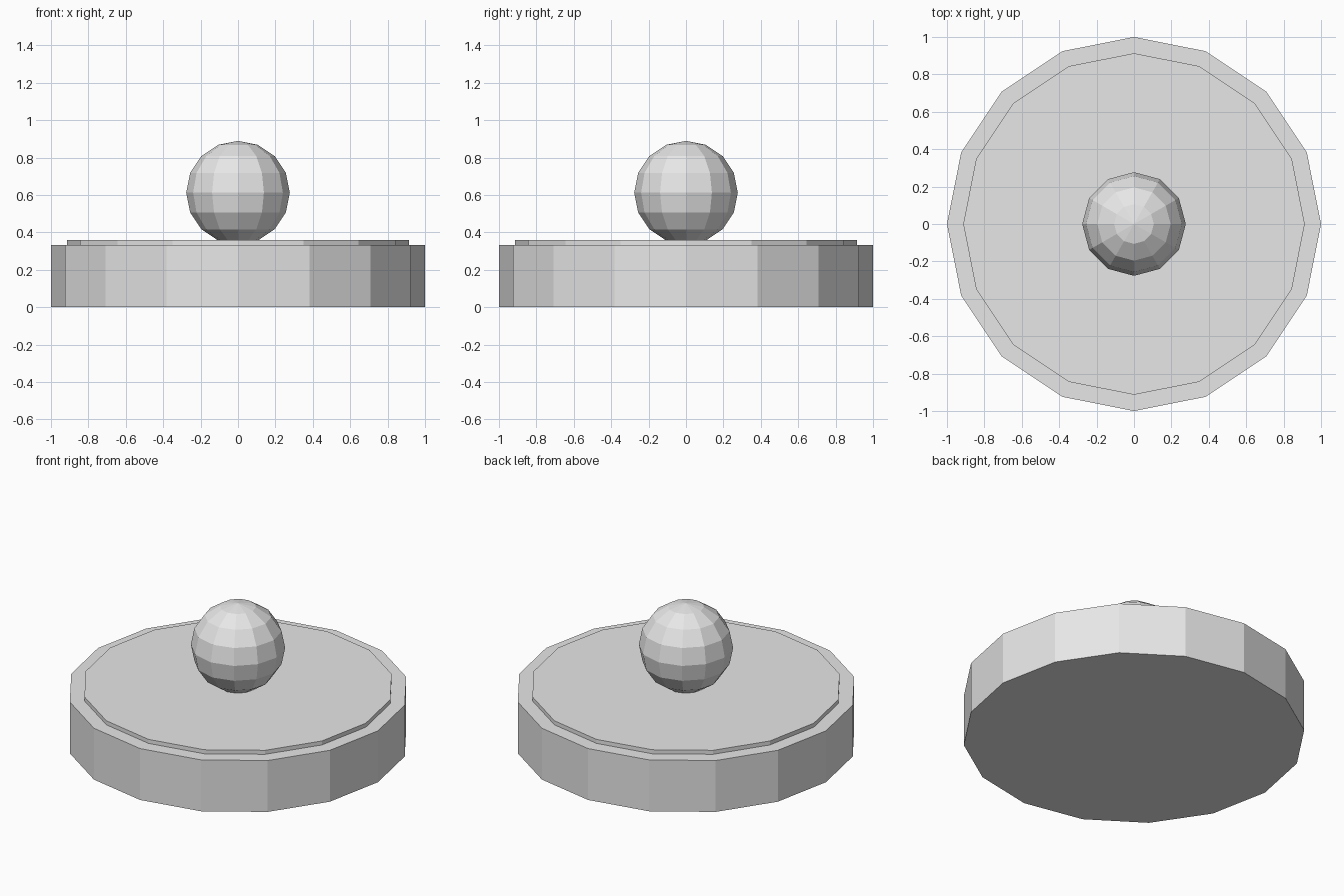
import bpy

if "Cube" in bpy.data.objects:
    bpy.data.objects.remove(bpy.data.objects["Cube"])

# Single light grey for every part
grey = bpy.data.materials.new("light_grey")
grey.diffuse_color = (0.8, 0.8, 0.8, 1.0)
grey.use_nodes = True
grey.node_tree.nodes["Principled BSDF"].inputs["Base Color"].default_value = grey.diffuse_color


def finish(name):
    obj = bpy.context.object
    obj.name = name
    obj.data.materials.append(grey)
    bpy.ops.object.shade_flat()
    return obj


def disc(name, radius, z0, z1):
    bpy.ops.mesh.primitive_cylinder_add(
        vertices=16, radius=radius, depth=z1 - z0, location=(0, 0, (z0 + z1) / 2))
    return finish(name)


# Thick base and the slightly raised plate on top
disc("base_disc", 1.0, 0.0, 0.332)
disc("raised_plate", 0.913, 0.30, 0.358)

# Ball sunk slightly into the plate
bpy.ops.mesh.primitive_uv_sphere_add(
    segments=12, ring_count=8, radius=0.277, location=(0, 0, 0.612))
finish("knob_ball")
